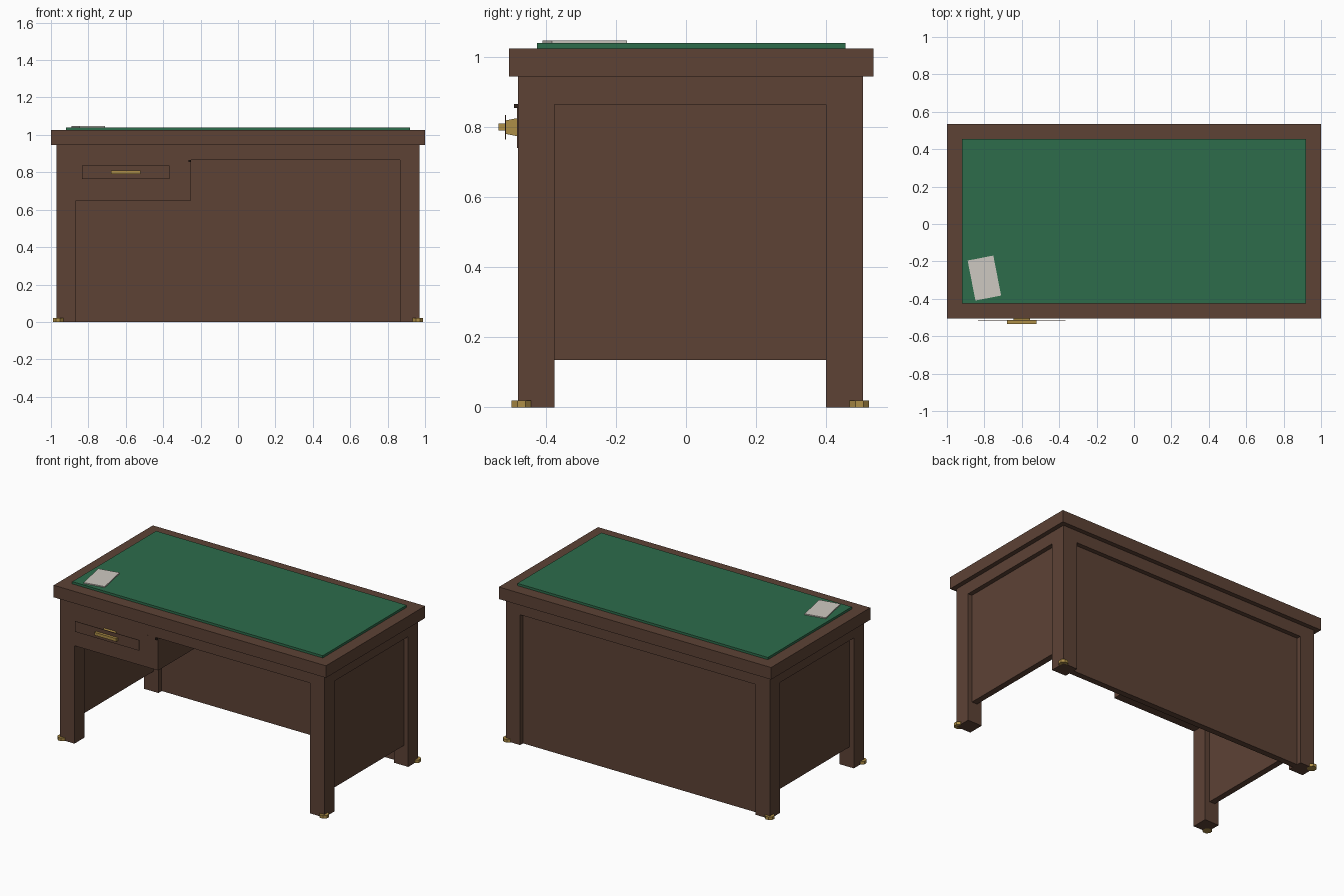
import bpy
import bmesh
from math import radians
from mathutils import Matrix, Vector

cube = bpy.data.objects.get("Cube")
if cube:
    bpy.data.objects.remove(cube, do_unlink=True)


def material(name, hex_code):
    def linear(c):
        return c / 12.92 if c <= 0.04045 else ((c + 0.055) / 1.055) ** 2.4
    rgb = [linear(int(hex_code[i:i + 2], 16) / 255) for i in (0, 2, 4)]
    mat = bpy.data.materials.new(name)
    mat.use_nodes = True
    mat.diffuse_color = (*rgb, 1)
    mat.node_tree.nodes["Principled BSDF"].inputs["Base Color"].default_value = (*rgb, 1)
    return mat


WOOD = material("dark_wood", "5D4235")
FELT = material("green_felt", "2D6C4B")
BRASS = material("brass", "AE8E47")
PAPER = material("paper", "CEC9C1")
DARK = material("dark_splinter", "2E211B")


def finish(name, bm, mat):
    mesh = bpy.data.meshes.new(name)
    bm.to_mesh(mesh)
    bm.free()
    mesh.materials.append(mat)
    obj = bpy.data.objects.new(name, mesh)
    bpy.context.collection.objects.link(obj)
    return obj


def box(name, x, y, z, mat=WOOD, turn=0):
    """Box from (min, max) pairs, turned about its own vertical axis."""
    low, high = Vector((x[0], y[0], z[0])), Vector((x[1], y[1], z[1]))
    bm = bmesh.new()
    bmesh.ops.create_cube(bm, size=1, matrix=Matrix.Translation((low + high) / 2)
                          @ Matrix.Rotation(radians(turn), 4, "Z")
                          @ Matrix.Diagonal((*(high - low), 1)))
    return finish(name, bm, mat)


# Key dimensions of the frame
OUT, IN = 0.97, 0.865
FRONT, FRONT_IN, BACK_IN, BACK = -0.48, -0.375, 0.40, 0.505
RAIL, TOP = 0.865, 0.945
RECESS, THICK = 0.03, 0.04

# Table top and writing surface
box("table_top", (-1, 1), (-0.505, 0.535), (TOP, 1.025))
box("felt_surface", (-0.92, 0.92), (-0.425, 0.455), (1.025, 1.04), FELT)
box("paper_sheet", (-0.87, -0.73), (-0.398, -0.18), (1.04, 1.047), PAPER, 11)

# Legs, brass feet, side rails and side panels
for side, sx in (("right", -1), ("left", 1)):
    span = sorted((sx * IN, sx * OUT))
    for end, y, corner in (("front", (FRONT, FRONT_IN), FRONT + 0.01),
                           ("back", (BACK_IN, BACK), BACK - 0.01)):
        box(f"{end}_{side}_leg", span, y, (0, TOP))
        bm = bmesh.new()
        bmesh.ops.create_cone(bm, cap_ends=True, segments=8, radius1=0.03, radius2=0.03,
                              depth=0.02, matrix=Matrix.Translation((sx * 0.962, corner, 0.01))
                              @ Matrix.Rotation(radians(22.5), 4, "Z"))
        finish(f"{end}_{side}_foot", bm, BRASS)
    box(f"{side}_rail", span, (FRONT_IN, BACK_IN), (RAIL, TOP))
    outer = OUT - RECESS
    box(f"{side}_panel", sorted((sx * outer, sx * (outer - THICK))),
        (FRONT_IN, BACK_IN), (0.135, RAIL))

# Back and front
box("back_rail", (-IN, IN), (BACK_IN, BACK), (RAIL, TOP))
box("back_panel", (-IN, IN), (BACK - RECESS - THICK, BACK - RECESS), (0, RAIL))
box("front_rail", (-0.25, IN), (FRONT, FRONT_IN), (RAIL, TOP))
box("drawer_case", (-IN, -0.25), (FRONT, BACK_IN), (0.65, TOP))

# Drawer face, worn splinters and brass pull
box("drawer_face", (-0.835, -0.365), (-0.517, -0.514), (0.765, 0.835))
box("long_splinter", (-0.332, -0.324), (FRONT - 0.003, FRONT), (0.74, 0.865))
box("small_splinter", (-0.265, -0.253), (FRONT - 0.011, FRONT), (0.854, 0.866), DARK)
box("drawer_pull", (-0.68, -0.52), (-0.535, -0.517), (0.79, 0.81), BRASS)

# Pull mount, tapering toward the drawer face
mount = box("pull_mount", (-0.645, -0.555), (-0.514, FRONT), (0.774, 0.826), BRASS)
for v in mount.data.vertices:
    if v.co.y < -0.5:
        v.co.z = 0.8 + (v.co.z - 0.8) * 0.75
